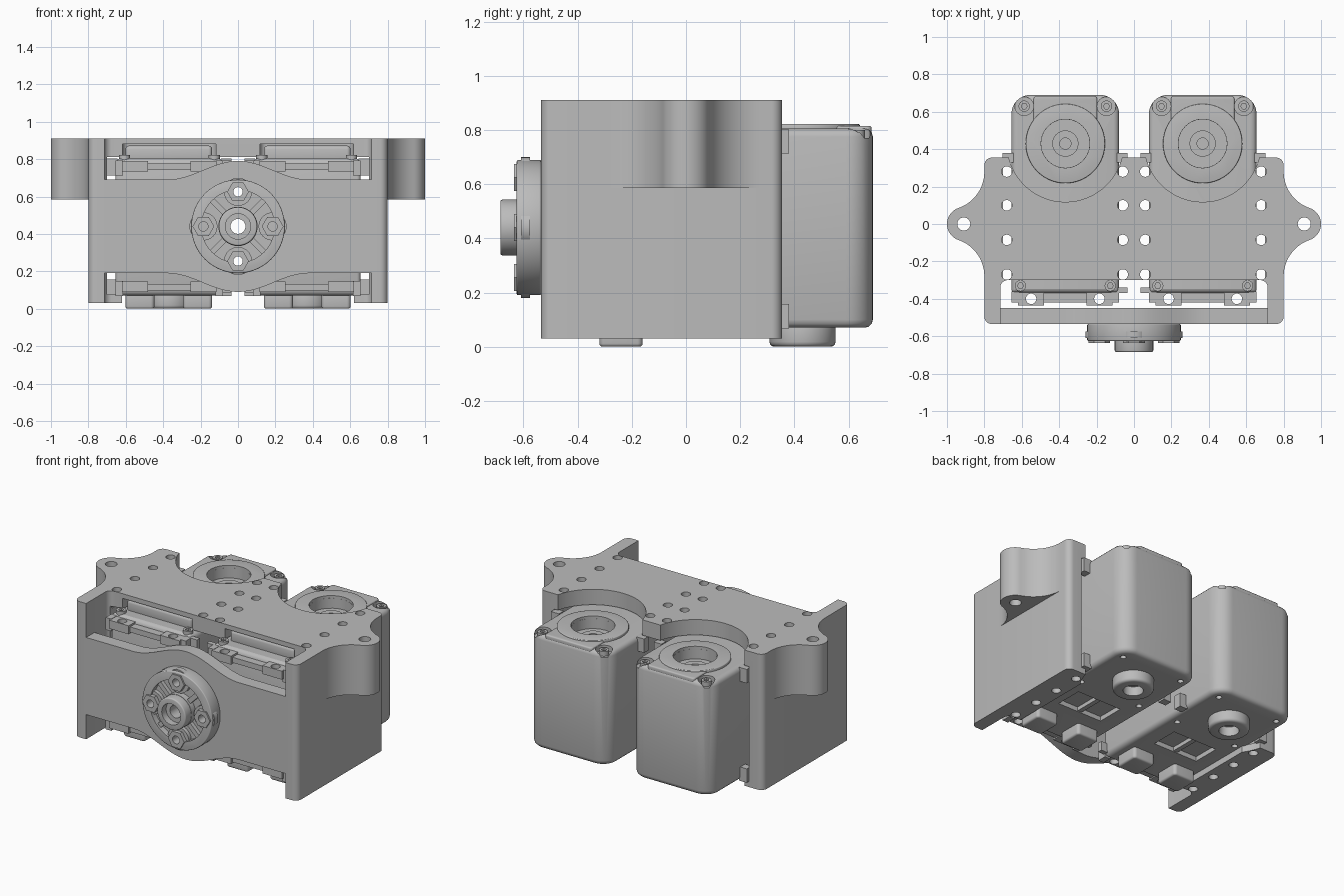
import bpy, bmesh, math
from mathutils import Matrix

if "Cube" in bpy.data.objects:
    bpy.data.objects.remove(bpy.data.objects["Cube"])

grey = bpy.data.materials.new("plain_grey")
grey.use_nodes = True
grey.diffuse_color = (0.5, 0.5, 0.5, 1)
grey.node_tree.nodes["Principled BSDF"].inputs["Base Color"].default_value = (0.5, 0.5, 0.5, 1)


def arc(cx, cy, r, a0, a1, n=10):
    """Points on an arc, angles in degrees."""
    step = math.radians(a1 - a0) / n
    return [(cx + r * math.cos(math.radians(a0) + step * i),
             cy + r * math.sin(math.radians(a0) + step * i)) for i in range(n + 1)]


def circle(cx, cy, r, n=40):
    return arc(cx, cy, r, 0, 360, n)[:-1]


def rrect(x0, x1, y0, y1, r_front, r_back):
    """Rectangle with its own corner radius at the low and the high end."""
    f, b = r_front, r_back
    return (arc(x0 + f, y0 + f, f, 180, 270, 6) + arc(x1 - f, y0 + f, f, 270, 360, 6)
            + arc(x1 - b, y1 - b, b, 0, 90, 8) + arc(x0 + b, y1 - b, b, 90, 180, 8))


def prism(name, pts, lo, hi, axis="z", bevel=0):
    """Extrude a closed outline along z or y, optionally rounding both rims."""
    bm = bmesh.new()
    face = bm.faces.new([bm.verts.new((a, b, lo)) for a, b in pts])
    ext = bmesh.ops.extrude_face_region(bm, geom=[face])
    top = [v for v in ext["geom"] if isinstance(v, bmesh.types.BMVert)]
    bmesh.ops.translate(bm, verts=top, vec=(0, 0, hi - lo))
    if bevel:
        rims = [e for e in bm.edges if abs(e.verts[0].co.z - e.verts[1].co.z) < 1e-6]
        bmesh.ops.bevel(bm, geom=rims, offset=bevel, segments=3, profile=0.5, affect="EDGES")
    if axis == "y":
        bm.transform(Matrix(((1, 0, 0, 0), (0, 0, 1, 0), (0, 1, 0, 0), (0, 0, 0, 1))))
    bmesh.ops.recalc_face_normals(bm, faces=bm.faces)
    mesh = bpy.data.meshes.new(name)
    bm.to_mesh(mesh)
    bm.free()
    mesh.materials.append(grey)
    obj = bpy.data.objects.new(name, mesh)
    bpy.context.collection.objects.link(obj)
    return obj


def box(name, x0, x1, y0, y1, z0, z1):
    return prism(name, [(x0, y0), (x1, y0), (x1, y1), (x0, y1)], z0, z1)


def activate(obj):
    bpy.ops.object.select_all(action="DESELECT")
    obj.select_set(True)
    bpy.context.view_layer.objects.active = obj


def cut(obj, *cutters):
    """Subtract each cutter, then discard it."""
    activate(obj)
    for c in cutters:
        mod = obj.modifiers.new("cut", "BOOLEAN")
        mod.operation, mod.solver, mod.object = "DIFFERENCE", "EXACT", c
        bpy.ops.object.modifier_apply(modifier=mod.name)
        bpy.data.objects.remove(c)
    return obj


def finish(obj, mirror=True):
    activate(obj)
    bpy.ops.object.shade_smooth_by_angle(angle=math.radians(32))
    if mirror:
        obj.modifiers.new("mirror", "MIRROR").use_mirror_merge = False


def hole(x, y, r, lo, hi, axis="z", n=24):
    return prism("hole_cutter", circle(x, y, r, n), lo, hi, axis)


SX, SY = 0.367, 0.43      # servo shaft position
FRONT, CZ = -0.535, 0.44  # front face, height of the front disc

# Bracket shell: top plate, side walls and inward bottom flanges
shell = prism("bracket_shell", rrect(-0.8, 0.8, FRONT, 0.355, 0.04, 0.04), 0.03, 0.91)
cut(shell,
    box("cavity", -0.7, 0.7, -1, 1, 0.075, 0.81),
    prism("front_notch", rrect(-0.715, 0.715, -1, -0.3, 0.04, 0.04), -1, 2),
    box("bottom_opening", -0.62, 0.62, -1, 1, -1, 0.2))
for s in (-1, 1):
    cut(shell, hole(s * SX, SY, 0.312, -1, 2, n=64),
        prism("pad_pocket", rrect(s * SX - 0.25, s * SX + 0.25, -0.5, -0.13, 0.04, 0.04), 0.7, 0.88))
    for x in (0.06, 0.68):
        cut(shell, *[hole(s * x, y, 0.028, 0.79, 1) for y in (0.28, 0.1, -0.085, -0.27)])
    cut(shell, *[hole(s * 0.68, y, 0.028, -0.1, 0.1) for y in (0.28, 0.1, -0.085, -0.27)])
finish(shell, False)

# Side mounting ears with flared roots
sweep = math.degrees(math.atan2(0.28, 0.096))
upper = arc(1.006, 0.28, 0.206, 180, 180 + sweep, 12)
tip = arc(0.91, 0, 0.09, sweep, -sweep, 20)
ear = prism("mounting_ear", upper + tip[1:-1] + [(x, -y) for x, y in reversed(upper)], 0.585, 0.91)
finish(cut(ear, hole(0.91, 0, 0.035, 0, 1)))

# Front wall with a bulge above and below the disc
steps = [0.38 - 0.76 * i / 30 for i in range(31)]
crest = [(x, 0.25 + 0.05 * (1 + math.cos(math.pi * x / 0.38))) for x in steps]
crest = [(0.73, 0.25)] + crest + [(-0.73, 0.25)]
outline = [(x, CZ + h) for x, h in crest] + [(x, CZ - h) for x, h in reversed(crest)]
wall = prism("front_wall", outline, FRONT, -0.45, "y")
spots = [(0.185 * math.cos(a), CZ + 0.185 * math.sin(a)) for a in (0, math.pi / 2, math.pi, -math.pi / 2)]
cut(wall, hole(0, CZ, 0.04, -1, 0, "y"), *[hole(x, z, 0.025, -1, 0, "y") for x, z in spots])
finish(wall, False)

# Front output disc: rim, grooved face, hub and four nuts
disc = prism("output_disc", circle(0, CZ, 0.25, 64), -0.625, FRONT, "y", 0.006)
groove = cut(prism("groove", circle(0, CZ, 0.195, 48), -0.7, -0.585, "y"), hole(0, CZ, 0.105, -1, 0, "y", 40))
cut(disc, groove, hole(0, CZ, 0.04, -1, 0, "y"), *[hole(x, z, 0.025, -1, 0, "y") for x, z in spots])
finish(disc, False)
hub = prism("disc_hub", circle(0, CZ, 0.103, 48), -0.685, -0.58, "y", 0.008)
finish(cut(hub, hole(0, CZ, 0.068, -0.8, -0.64, "y"), hole(0, CZ, 0.04, -1, 0, "y")), False)
for i, (x, z) in enumerate(spots):
    for name, r, n, face in (("nut_seat", 0.075, 32, -0.61), ("nut", 0.058, 6, -0.635)):
        part = prism(f"{name}_{i}", circle(x, z, r, n), face, -0.575, "y")
        finish(cut(part, hole(x, z, 0.025, -1, 0, "y")), False)
    # Ribs between the nuts
    a = math.pi / 4 + i * math.pi / 2
    rib = prism(f"disc_rib_{i}", [(-0.015, 0.09), (0.015, 0.09), (0.015, 0.205), (-0.015, 0.205)], -0.61, -0.575, "y")
    rib.data.transform(Matrix.Translation((0, 0, CZ)) @ Matrix.Rotation(a, 4, "Y"))
    finish(rib, False)

# Servo case with corner steps, shaft recess and underside pockets
case = prism("servo_case", rrect(0.08, 0.655, -0.37, 0.69, 0.02, 0.1), 0.07, 0.805, bevel=0.03)
for x in (SX - 0.22, SX + 0.22):
    cut(case, hole(x, 0.63, 0.05, 0.77, 1),
        hole(x, 0.6, 0.018, 0, 0.1, n=16), hole(x, 0.22, 0.018, 0, 0.1, n=16))
cut(case, hole(SX, SY, 0.13, 0.74, 1),
    box("under_pocket", SX - 0.16, SX + 0.16, -0.06, 0.12, 0, 0.1))
finish(case)
finish(box("pocket_rib", SX - 0.015, SX + 0.015, -0.07, 0.13, 0.075, 0.12))

# Raised back lid, ring and shaft
lid = prism("servo_lid", rrect(SX - 0.17, SX + 0.17, 0.5, 0.685, 0.02, 0.02), 0.78, 0.815, bevel=0.008)
finish(cut(lid, hole(SX, SY, 0.2, 0, 1, n=48)))
ring = prism("shaft_ring", circle(SX, SY, 0.212, 56), 0.78, 0.822, bevel=0.005)
finish(cut(ring, hole(SX, SY, 0.13, 0, 1, n=40)))
shaft = prism("shaft_core", circle(SX, SY, 0.07, 32), 0.72, 0.755)
finish(cut(shaft, hole(SX, SY, 0.03, 0.73, 1)))

# Underside bearing boss and pads, upper pad
boss = prism("bearing_boss", circle(SX, SY, 0.122, 48), 0, 0.09, bevel=0.018)
finish(cut(boss, hole(SX, SY, 0.06, -1, 0.06)))
for i, x in enumerate((0.138, 0.447)):
    finish(prism(f"bottom_pad_{i}", rrect(x, x + 0.155, -0.32, -0.16, 0.02, 0.02), 0, 0.09, bevel=0.012))
finish(prism("top_pad", rrect(0.138, 0.602, -0.285, -0.15, 0.02, 0.02), 0.78, 0.872, bevel=0.02))

# Case screws
for i, (x, y, z) in enumerate([(SX + s * 0.22, 0.63, 0.8) for s in (-1, 1)]
                              + [(SX + s * 0.24, -0.33, 0.822) for s in (-1, 1)]):
    screw = prism(f"case_screw_{i}", circle(x, y, 0.03, 24), 0.76, z)
    finish(cut(screw, hole(x, y, 0.016, z - 0.02, 1, n=6)))

# Drilled front lugs, top and bottom, and the front clips
for name, lo, hi in (("upper", 0.735, 0.79), ("lower", 0.09, 0.145)):
    for i, x in enumerate((0.185, 0.55)):
        lug = box(f"{name}_lug_{i}", x - 0.07, x + 0.07, -0.435, -0.36, lo, hi)
        finish(cut(lug, hole(x, -0.4, 0.028, 0, 1)))
    mid = (lo + hi) / 2
    for i, (x0, x1) in enumerate(((0.08, 0.12), (0.615, 0.655))):
        finish(box(f"{name}_clip_{i}", x0, x1, -0.42, -0.36, mid - 0.05, mid + 0.03))
    finish(box(f"{name}_bar", 0.25, 0.48, -0.42, -0.36, mid - 0.02, mid + 0.015))
    # Small tabs locking the case into the bracket
    for i, (x0, x1) in enumerate(((0.035, 0.09), (0.645, 0.702))):
        finish(box(f"{name}_back_tab_{i}", x0, x1, 0.33, 0.38, mid - 0.05, mid + 0.04))
    finish(box(f"{name}_center_tab", 0.035, 0.09, -0.37, -0.34, mid - 0.03, mid + 0.03))
